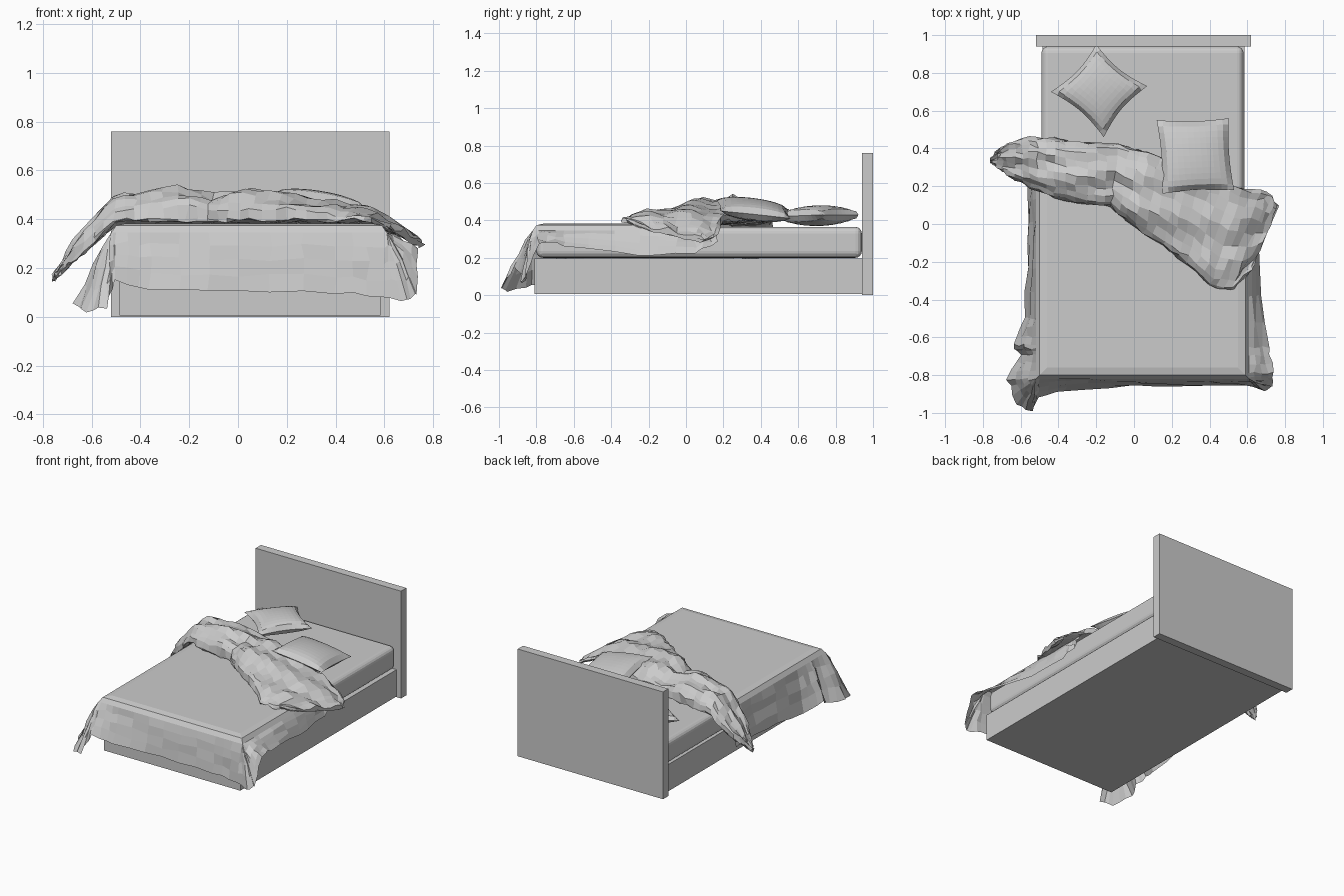
import bpy, bmesh, math, random
from mathutils import Vector

random.seed(4)
cube = bpy.data.objects.get("Cube")
if cube:
    bpy.data.objects.remove(cube, do_unlink=True)

# One plain grey for every part
grey = bpy.data.materials.new("plain_grey")
grey.use_nodes = True
colour = (0.6, 0.6, 0.6, 1)
grey.diffuse_color = colour
grey.node_tree.nodes["Principled BSDF"].inputs["Base Color"].default_value = colour


def finish(name, bm):
    """Turn a bmesh into a named grey object."""
    bmesh.ops.remove_doubles(bm, verts=bm.verts, dist=0.0005)
    bmesh.ops.recalc_face_normals(bm, faces=bm.faces)
    mesh = bpy.data.meshes.new(name)
    bm.to_mesh(mesh)
    bm.free()
    mesh.materials.append(grey)
    obj = bpy.data.objects.new(name, mesh)
    bpy.context.collection.objects.link(obj)
    return obj


def box(name, low, high):
    bm = bmesh.new()
    bmesh.ops.create_cube(bm, size=1)
    low, high = Vector(low), Vector(high)
    for v in bm.verts:
        v.co = (low + high) / 2 + v.co * (high - low)
    return finish(name, bm)


def skin(bm, rows, closed=False):
    """Join neighbouring rows of points with quads."""
    grid = [[bm.verts.new(p) for p in row] for row in rows]
    for a, b in zip(grid, grid[1:]):
        count = len(a)
        for i in range(count if closed else count - 1):
            j = (i + 1) % count
            bm.faces.new((a[i], a[j], b[j], b[i]))
    return grid


def resample(points, steps):
    """Insert evenly spaced points between control points."""
    points = [Vector(p) for p in points]
    out = [a.lerp(b, k / steps) for a, b in zip(points, points[1:]) for k in range(steps)]
    return out + [points[-1]]


def jitter(amount):
    return Vector([random.uniform(-amount, amount) for _ in range(3)])


def clamp(value, low, high):
    return max(low, min(high, value))


# Frame and mattress
box("headboard", (-0.52, 0.94, 0), (0.62, 1, 0.76))
box("bed_base", (-0.485, -0.81, 0.005), (0.585, 0.94, 0.195))
mattress = box("mattress", (-0.49, -0.8, 0.2), (0.58, 0.94, 0.365))
bevel = mattress.modifiers.new("rounded_edges", "BEVEL")
bevel.width = 0.035
bevel.segments = 4

# Blanket: a flat top whose sides fall to a ragged hem
hem = [(-.56, .25, .1), (-.56, -.1, .08), (-.58, -.5, .06), (-.64, -.64, .1),
       (-.6, -.69, .06), (-.67, -.82, .05), (-.62, -.95, .02), (-.54, -.99, .04),
       (-.5, -.92, .15), (-.36, -.88, .115), (0, -.86, .1), (.4, -.855, .1),
       (.6, -.86, .075), (.7, -.885, .065), (.735, -.86, .1), (.74, -.79, .28),
       (.71, -.65, .27), (.665, -.25, .21), (.65, .05, .225), (.63, .17, .29)]
hem = resample(hem, 3)


def outline(margin, z):
    return [Vector((clamp(p.x, margin - 0.52, 0.61 - margin), max(p.y, margin - 0.82), z))
            for p in hem]


edge = outline(0, 0.345)
rows = [outline(0.06, 0.383), outline(0.02, 0.374), edge]
for f in (0.25, 0.5, 0.75, 1):
    row = []
    for e, h in zip(edge, hem):
        p = e.lerp(h, f)
        p.z = e.z + (h.z - e.z) * f ** 1.15
        row.append(p + jitter(0.008))
    rows.append(row)
bm = bmesh.new()
grid = skin(bm, rows)
bm.faces.new(grid[0])
finish("blanket", bm)

# Duvet: crumpled fold, each station is (back x, back y, front x, front y, top z)
stations = [(-.76, .35, -.75, .32, .4), (-.67, .43, -.67, .25, .46),
            (-.56, .46, -.55, .19, .49), (-.42, .455, -.42, .14, .5),
            (-.25, .43, -.25, .1, .525), (-.08, .42, -.12, .09, .49),
            (.08, .38, 0, -.02, .52), (.25, .32, .15, -.12, .5),
            (.42, .25, .28, -.21, .47), (.58, .19, .4, -.33, .45),
            (.71, .17, .52, -.35, .43), (.76, .1, .62, -.24, .41)]
sides = 22
rows = []
for n, s in enumerate(resample(stations, 3)):
    back, front = Vector((s[0], s[1], 0)), Vector((s[2], s[3], 0))
    row = []
    for k in range(sides):
        angle = math.tau * k / sides
        across, lift = math.cos(angle), math.sin(angle)
        p = back.lerp(front, 0.5 + across / 2)
        if lift > 0:
            wrinkle = 0.014 * math.sin(across * 7 + n * 0.6)
            p.z = 0.4 + (s[4] - 0.4 + wrinkle) * lift ** 0.7
        else:
            p.z = 0.4 + 0.02 * lift
        # Ends droop over the mattress sides
        p.z -= max(0, p.x - 0.55) * 0.5 + max(0, -0.5 - p.x) * 0.9
        row.append(p + jitter(0.009))
    rows.append(row)
bm = bmesh.new()
grid = skin(bm, rows, closed=True)
for end in (grid[0], grid[-1]):
    bm.faces.new(end)
finish("folded_duvet", bm)


# Pillows: pinched cushions stretched between four corners
def pillow(name, corners, puff, pinch):
    a, b, c, d = [Vector(p) for p in corners]
    middle = (a + b + c + d) / 4
    n = 12
    bm = bmesh.new()
    for side in (1, -1):
        rows = []
        for i in range(n + 1):
            row = []
            for j in range(n + 1):
                u, v = i / n, j / n
                p = a.lerp(b, u).lerp(d.lerp(c, u), v)
                bu, bv = 4 * u * (1 - u), 4 * v * (1 - v)
                waist = abs(bu - bv)
                p = p.lerp(middle, pinch * waist)
                p.z += side * puff * (bu * bv) ** 0.45
                row.append(p)
            rows.append(row)
        skin(bm, rows)
    finish(name, bm)


pillow("back_pillow", [(-.44, .7, .42), (-.16, .46, .42), (.07, .73, .43), (-.2, .95, .43)],
       0.055, 0.14)
pillow("front_pillow", [(.15, .16, .51), (.53, .18, .45), (.5, .56, .41), (.12, .55, .46)],
       0.055, 0.06)
